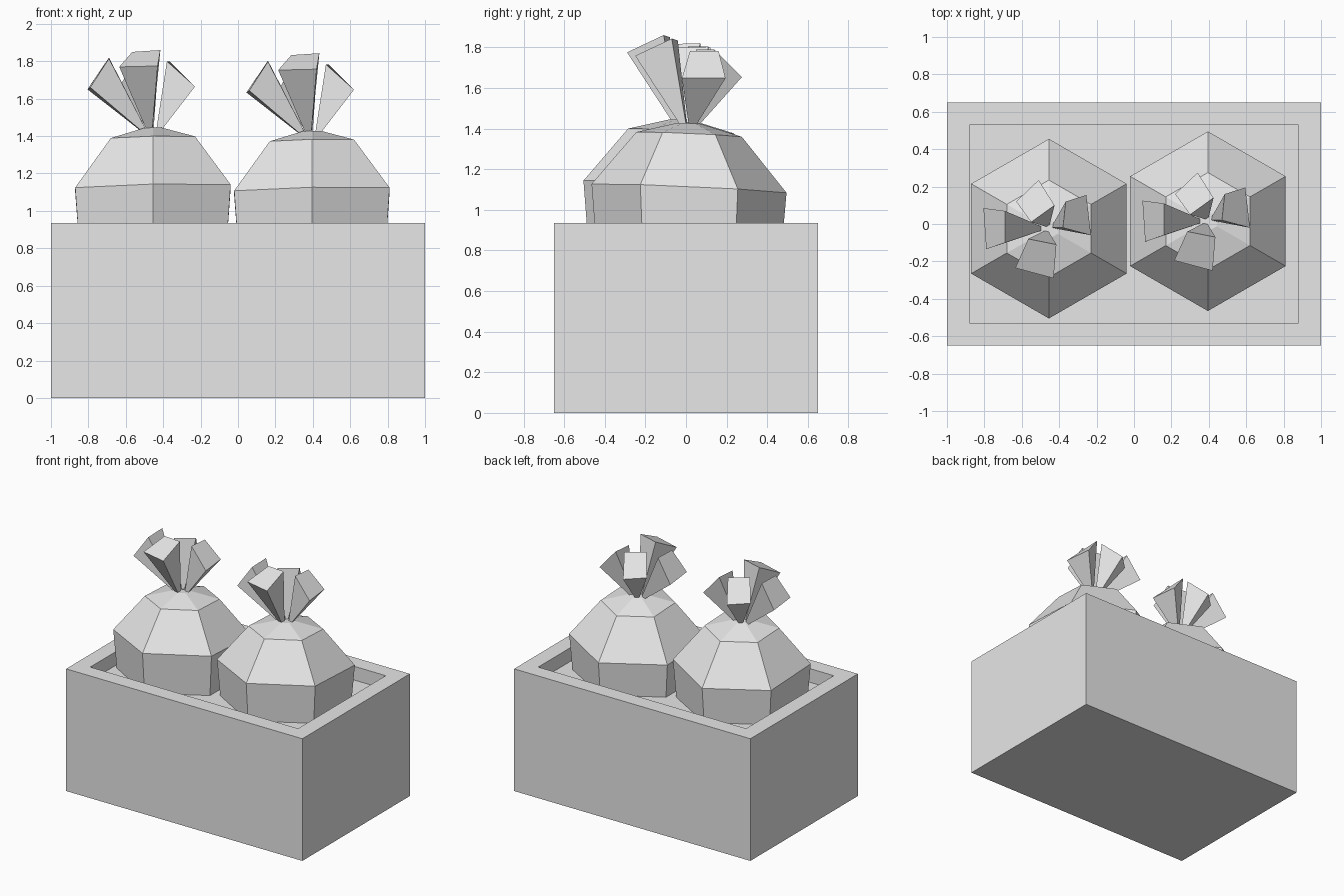
import bpy, bmesh
from math import sin, cos, pi
from mathutils import Vector

cube = bpy.data.objects.get("Cube")
if cube:
    bpy.data.objects.remove(cube, do_unlink=True)

# Single plain grey for everything
grey = bpy.data.materials.new("plain_grey")
grey.use_nodes = True
grey.diffuse_color = (0.8, 0.8, 0.8, 1)
grey.node_tree.nodes["Principled BSDF"].inputs["Base Color"].default_value = (0.8, 0.8, 0.8, 1)


def finish(bm, name, location=(0, 0, 0)):
    bmesh.ops.recalc_face_normals(bm, faces=bm.faces[:])
    mesh = bpy.data.meshes.new(name)
    bm.to_mesh(mesh)
    bm.free()
    mesh.materials.append(grey)
    obj = bpy.data.objects.new(name, mesh)
    obj.location = location
    bpy.context.collection.objects.link(obj)
    return obj


def loft(bm, rings):
    """Skin a stack of equal rings and close both ends."""
    loops = [[bm.verts.new(p) for p in ring] for ring in rings]
    n = len(loops[0])
    for low, high in zip(loops, loops[1:]):
        for i in range(n):
            j = (i + 1) % n
            bm.faces.new((low[i], low[j], high[j], high[i]))
    bm.faces.new(loops[0][::-1])
    bm.faces.new(loops[-1])


# Crate: a block with a shallow recess in the top
WIDTH, DEPTH, HEIGHT, RIM, FLOOR = 2.0, 1.3, 0.935, 0.12, 0.83
bm = bmesh.new()
bmesh.ops.create_cube(bm, size=1)
for v in bm.verts:
    v.co = Vector((v.co.x * WIDTH, v.co.y * DEPTH, (v.co.z + 0.5) * HEIGHT))
bm.normal_update()
top = max(bm.faces, key=lambda f: f.calc_center_median().z)
bmesh.ops.inset_region(bm, faces=[top], thickness=RIM, use_even_offset=True)
floor = bmesh.ops.extrude_face_region(bm, geom=[top])["geom"]
bmesh.ops.delete(bm, geom=[top], context="FACES_ONLY")
for v in floor:
    if isinstance(v, bmesh.types.BMVert):
        v.co.z = FLOOR
finish(bm, "crate")

# Sack body: six-sided, leaning slightly; (radius, height) from base to neck
PROFILE = [(0.455, 0.82), (0.48, 1.122), (0.26, 1.388), (0.055, 1.443)]


def hexagon(radius, z, lean):
    points = []
    for i in range(6):
        a = pi / 2 + i * pi / 3
        x, y = radius * cos(a), radius * sin(a)
        points.append((x, y, z + lean * (0.02 * x - 0.045 * y)))
    return points


# Gathered cloth: root point, then the outer and inner edges of each flared end
FLAPS = {
    "left": ((0.03, 0.015), [(0.225, -0.035, 1.665), (0.2, 0.18, 1.665),
                             (0.09, 0.145, 1.8), (0.075, 0.005, 1.8)]),
    "front": ((-0.015, -0.025), [(-0.18, -0.21, 1.77), (0.025, -0.265, 1.775),
                                 (0.04, -0.085, 1.86), (-0.11, -0.055, 1.85)]),
    "back": ((-0.01, 0.025), [(-0.175, 0.145, 1.67), (-0.055, 0.26, 1.67),
                              (0.03, 0.125, 1.805), (-0.095, 0.035, 1.805)]),
    "right": ((-0.05, 0.0), [(-0.35, 0.11, 1.65), (-0.335, -0.11, 1.66),
                             (-0.235, -0.075, 1.815), (-0.235, 0.095, 1.82)]),
}

for side, place in (("right", (-0.455, -0.025, 0)), ("left", (0.395, 0.015, -0.017))):
    bm = bmesh.new()
    loft(bm, [hexagon(r, z, 0 if i == 0 else 1) for i, (r, z) in enumerate(PROFILE)])
    finish(bm, side + "_sack_body", place)

    for flap, (root, corners) in FLAPS.items():
        bm = bmesh.new()
        end = [Vector(c) for c in corners]
        middle = sum(end, Vector()) / 4
        start = [Vector((*root, 1.435)) + (p - middle) * 0.14 for p in end]
        loft(bm, [start, end])
        finish(bm, side + "_sack_" + flap + "_flap", place)
